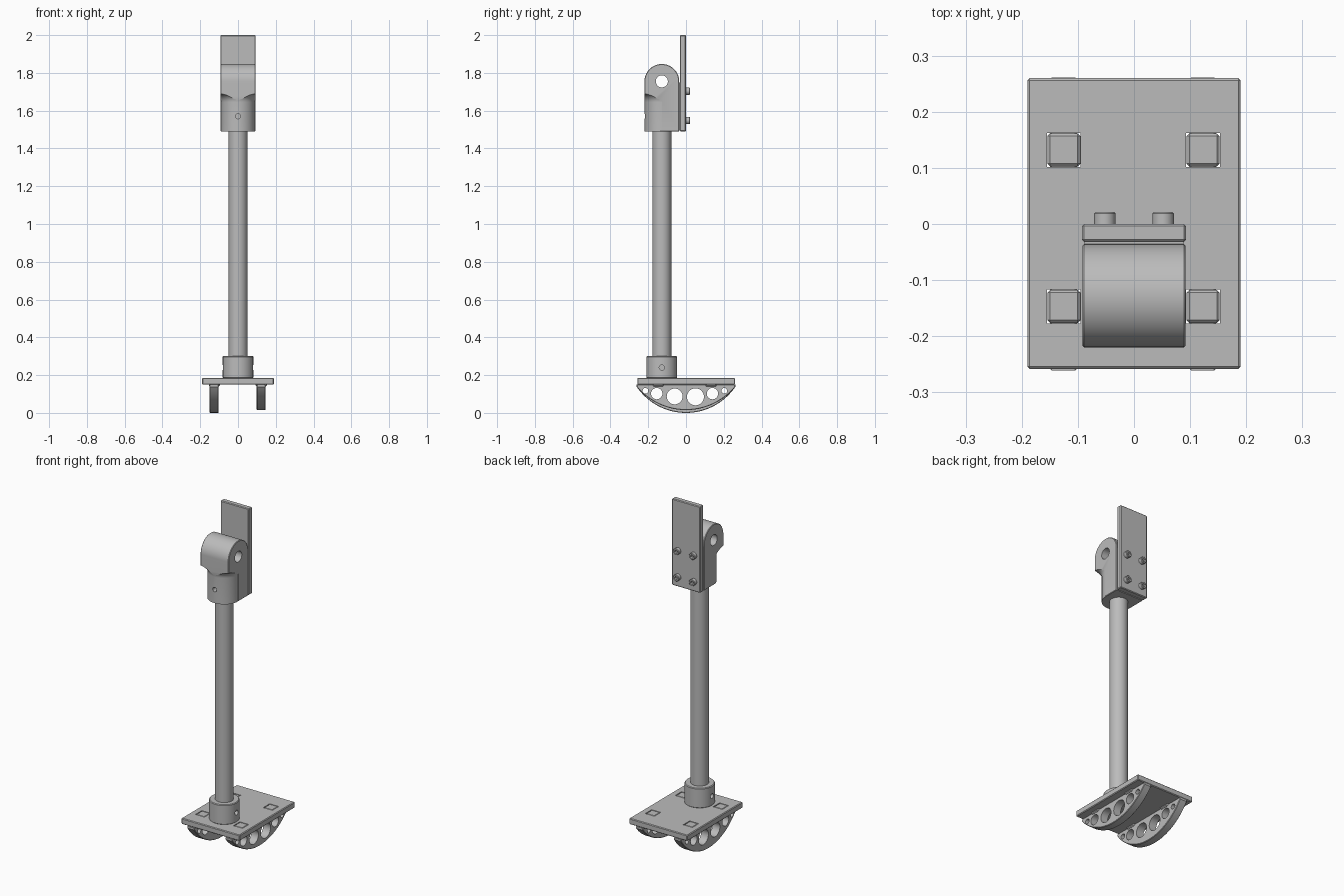
import bpy
import bmesh
from math import sin, cos, pi, radians, asin
from mathutils import Matrix, Vector

default = bpy.data.objects.get("Cube")
if default:
    bpy.data.objects.remove(default, do_unlink=True)

grey = bpy.data.materials.new("matte_grey")
grey.use_nodes = True
tone = (0.5, 0.5, 0.5, 1)
grey.diffuse_color = tone
grey.node_tree.nodes["Principled BSDF"].inputs["Base Color"].default_value = tone

POST_Y = -0.128
TURN = {"X": Matrix.Rotation(pi / 2, 4, "Y"), "Y": Matrix.Rotation(pi / 2, 4, "X"), "Z": Matrix()}


def finish(name, bm):
    bmesh.ops.recalc_face_normals(bm, faces=bm.faces)
    mesh = bpy.data.meshes.new(name)
    bm.to_mesh(mesh)
    bm.free()
    mesh.materials.append(grey)
    obj = bpy.data.objects.new(name, mesh)
    bpy.context.collection.objects.link(obj)
    return obj


def box(name, low, high, bevel=0.0):
    bm = bmesh.new()
    low, high = Vector(low), Vector(high)
    place = Matrix.Translation((low + high) / 2) @ Matrix.Diagonal((high - low).to_4d())
    bmesh.ops.create_cube(bm, size=1, matrix=place)
    if bevel:
        bmesh.ops.bevel(bm, geom=bm.edges[:], offset=bevel, segments=1, affect="EDGES")
    return finish(name, bm)


def cylinder(name, centre, radius, length, axis="Z", sides=48, bevel=0.0):
    bm = bmesh.new()
    bmesh.ops.create_cone(bm, cap_ends=True, segments=sides, radius1=radius, radius2=radius,
                          depth=length, matrix=Matrix.Translation(centre) @ TURN[axis])
    if bevel:
        rims = [e for e in bm.edges if any(len(f.verts) > 4 for f in e.link_faces)]
        bmesh.ops.bevel(bm, geom=rims, offset=bevel, segments=1, affect="EDGES")
    return finish(name, bm)


def extrude_side(name, profile, x0, x1, bevel=0.0):
    """Extrude a (y, z) outline along x."""
    bm = bmesh.new()
    face = bm.faces.new([bm.verts.new((x0, y, z)) for y, z in profile])
    new = bmesh.ops.extrude_face_region(bm, geom=[face])["geom"]
    moved = [v for v in new if isinstance(v, bmesh.types.BMVert)]
    bmesh.ops.translate(bm, verts=moved, vec=(x1 - x0, 0, 0))
    if bevel:
        rims = [e for e in bm.edges if any(len(f.verts) > 4 for f in e.link_faces)]
        bmesh.ops.bevel(bm, geom=rims, offset=bevel, segments=1, affect="EDGES")
    return finish(name, bm)


def cut(obj, cutters):
    bpy.context.view_layer.objects.active = obj
    for tool in cutters:
        mod = obj.modifiers.new("cut", "BOOLEAN")
        mod.operation = "DIFFERENCE"
        mod.solver = "EXACT"
        mod.object = tool
        bpy.ops.object.modifier_apply(modifier=mod.name)
        bpy.data.objects.remove(tool, do_unlink=True)


# Foot plate with square sockets for the runner tenons
plate = box("foot_plate", (-0.19, -0.258, 0.15), (0.19, 0.26, 0.185), 0.004)
PEGS = [(x, y) for x in (-0.125, 0.123) for y in (-0.147, 0.132)]
cut(plate, [box("socket", (x - 0.03, y - 0.03, 0.14), (x + 0.03, y + 0.03, 0.2)) for x, y in PEGS])
for x, y in PEGS:
    box("runner_tenon", (x - 0.0295, y - 0.0295, 0.14), (x + 0.0295, y + 0.0295, 0.185), 0.005)

# Curved rocker runners with a row of lightening holes
HOLES = [(-0.215, 0.117, 0.015), (-0.155, 0.102, 0.030), (-0.06, 0.087, 0.042),
         (0.05, 0.085, 0.045), (0.14, 0.102, 0.030), (0.203, 0.117, 0.015)]


def runner(name, x0, x1, bottom):
    half, rise = 0.261, 0.138 - bottom
    radius = (half ** 2 + rise ** 2) / (2 * rise)
    sweep = asin(half / radius)
    angles = [sweep * (i / 20 - 1) for i in range(41)]
    arc = [(radius * sin(a), bottom + radius * (1 - cos(a))) for a in angles]
    obj = extrude_side(name, arc + [(half, 0.15), (-half, 0.15)], x0, x1, 0.003)
    mid = (x0 + x1) / 2
    cut(obj, [cylinder("hole", (mid, y, z), r, 0.2, "X", 40) for y, z, r in HOLES])


runner("right_runner", -0.15, -0.102, 0.0)
runner("left_runner", 0.099, 0.146, 0.015)

# Post and its lower collar with a cross pin hole
cylinder("post", (0, POST_Y, 0.85), 0.05, 1.36)
collar = cylinder("collar", (0, POST_Y, 0.242), 0.081, 0.118, bevel=0.004)
cut(collar, [cylinder("pin_hole", (s * 0.08, POST_Y, 0.24), 0.014, 0.05, "X", 24) for s in (-1, 1)])

# Hinge block: arched side outline, rounded front below a filleted shoulder
R = 0.092
AXIS_Z = 1.755
arch = [(POST_Y + R * cos(pi * i / 40), AXIS_Z + R * sin(pi * i / 40)) for i in range(41)]
hinge = extrude_side("hinge_block", arch + [(POST_Y - R, 1.49), (POST_Y + R, 1.49)], -R, R, 0.003)

bm = bmesh.new()
inner, fillet, shoulder = 0.0905, 0.045, 1.69
steps = [pi / 2 * i / 10 for i in range(11)]
ring = [(inner, 1.4)] + [(inner + fillet * (1 - cos(a)), shoulder - fillet * (1 - sin(a))) for a in steps]
ring += [(0.2, shoulder), (0.2, 1.4)]
section = bm.faces.new([bm.verts.new((-r, POST_Y, z)) for r, z in ring])
bmesh.ops.spin(bm, geom=[section] + section.edges[:] + section.verts[:], cent=(0, POST_Y, 0),
               axis=(0, 0, 1), angle=pi, steps=48, use_duplicate=False)
bmesh.ops.remove_doubles(bm, verts=bm.verts, dist=1e-6)
cut(hinge, [finish("front_rounding", bm),
            cylinder("pivot_hole", (0, POST_Y, AXIS_Z), 0.032, 0.4, "X", 40),
            cylinder("screw_hole", (0, POST_Y - R, 1.57), 0.013, 0.06, "Y", 24)])

# Mounting plate and its socket-head bolts
box("mounting_plate", (-0.093, -0.032, 1.49), (0.093, 0.0, 2.0), 0.004)
box("plate_spacer", (-0.088, -0.045, 1.494), (0.088, -0.028, 1.75))
for x in (-0.052, 0.052):
    for z in (1.548, 1.703):
        bolt = cylinder("bolt", (x, 0.008, z), 0.019, 0.026, "Y", 32, 0.002)
        cut(bolt, [cylinder("hex", (x, 0.02, z), 0.01, 0.024, "Y", 6)])

# Smooth shading with sharp edges kept
for obj in list(bpy.context.collection.objects):
    if obj.type == "MESH":
        bpy.ops.object.select_all(action="DESELECT")
        obj.select_set(True)
        bpy.context.view_layer.objects.active = obj
        bpy.ops.object.shade_smooth_by_angle(angle=radians(30))
